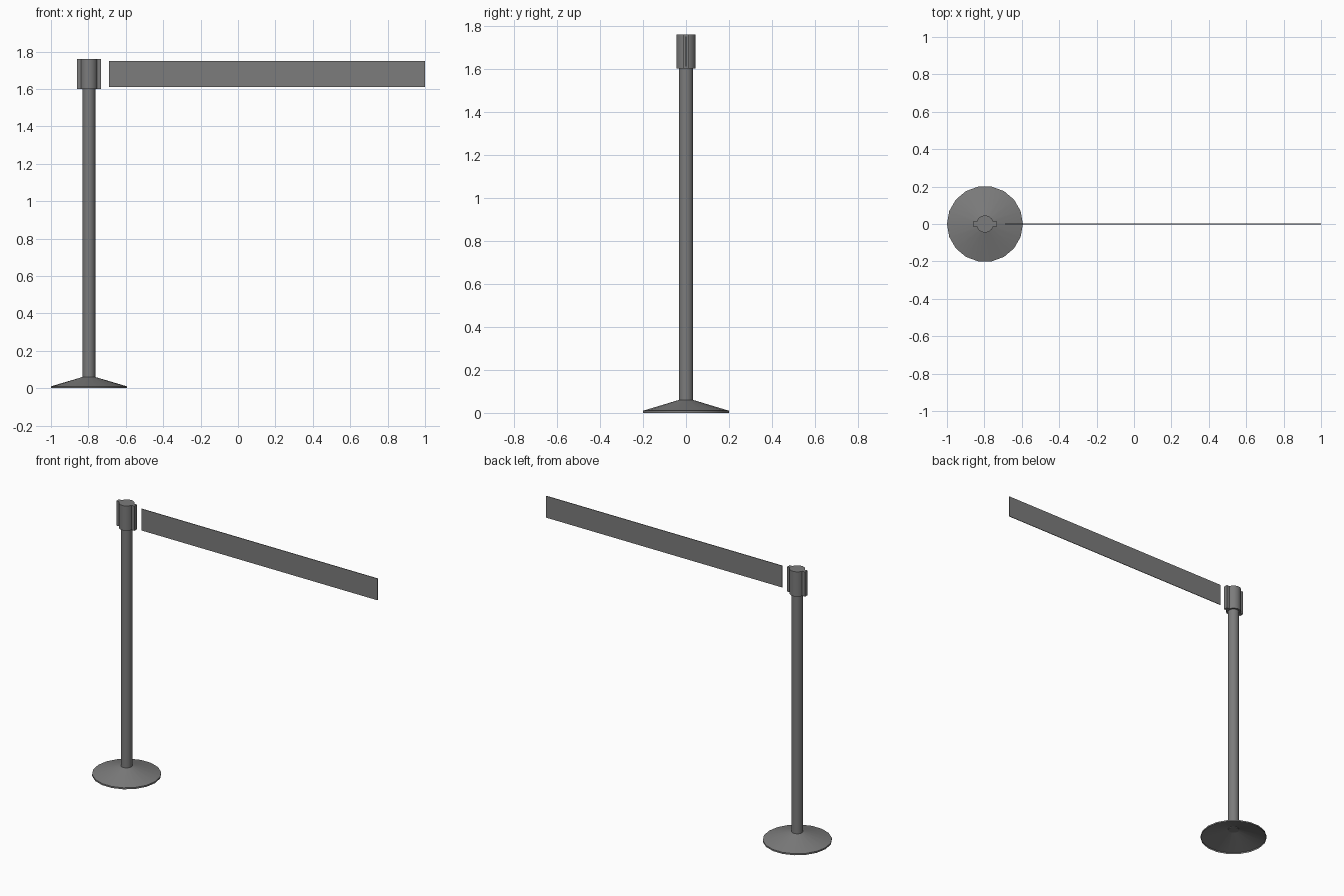
import bpy
import bmesh
from math import cos, sin, tau, radians

if "Cube" in bpy.data.objects:
    bpy.data.objects.remove(bpy.data.objects["Cube"], do_unlink=True)

# Single grey finish
grey = bpy.data.materials.new("dark_grey")
grey.use_nodes = True
colour = (0.2, 0.2, 0.2, 1)
grey.diffuse_color = colour
grey.node_tree.nodes["Principled BSDF"].inputs["Base Color"].default_value = colour

POST_X = -0.797


def finish(name, bm, smooth=False):
    bmesh.ops.recalc_face_normals(bm, faces=bm.faces)
    mesh = bpy.data.meshes.new(name)
    bm.to_mesh(mesh)
    bm.free()
    mesh.materials.append(grey)
    obj = bpy.data.objects.new(name, mesh)
    bpy.context.collection.objects.link(obj)
    if smooth:
        bpy.ops.object.select_all(action="DESELECT")
        obj.select_set(True)
        bpy.context.view_layer.objects.active = obj
        bpy.ops.object.shade_smooth_by_angle(angle=radians(35))
    return obj


def lathe(name, profile, sides, cap_bottom=False, cap_top=False):
    """Turn (radius, height) pairs around the post axis."""
    bm = bmesh.new()
    rings = [[bm.verts.new((POST_X + r * cos(tau * i / sides), r * sin(tau * i / sides), z))
              for i in range(sides)] for r, z in profile]
    for low, high in zip(rings, rings[1:]):
        for i in range(sides):
            j = (i + 1) % sides
            bm.faces.new((low[i], low[j], high[j], high[i]))
    if cap_bottom:
        bm.faces.new(rings[0][::-1])
    if cap_top:
        bm.faces.new(rings[-1])
    return finish(name, bm, smooth=True)


def box(name, low, high):
    bm = bmesh.new()
    bmesh.ops.create_cube(bm, size=1)
    for v in bm.verts:
        v.co = [(a + b) / 2 + c * (b - a) for a, b, c in zip(low, high, v.co)]
    return finish(name, bm)


# Hollow conical foot, open underneath
lathe("base", [(0.203, 0), (0.203, 0.01), (0.034, 0.06)], 18)

# Upright pole
lathe("pole", [(0.034, 0.055), (0.034, 1.6)], 18, cap_bottom=True)

# Belt housing with a clip on each side
lathe("belt_housing", [(0.046, 1.6), (0.046, 1.76)], 18, True, True)
for side, name in ((-1, "right_clip"), (1, "left_clip")):
    xs = sorted((POST_X + side * 0.04, POST_X + side * 0.064))
    box(name, (xs[0], -0.013, 1.6), (xs[1], 0.013, 1.76))

# Stretched belt
box("belt", (-0.69, -0.002, 1.61), (1, 0.002, 1.75))
